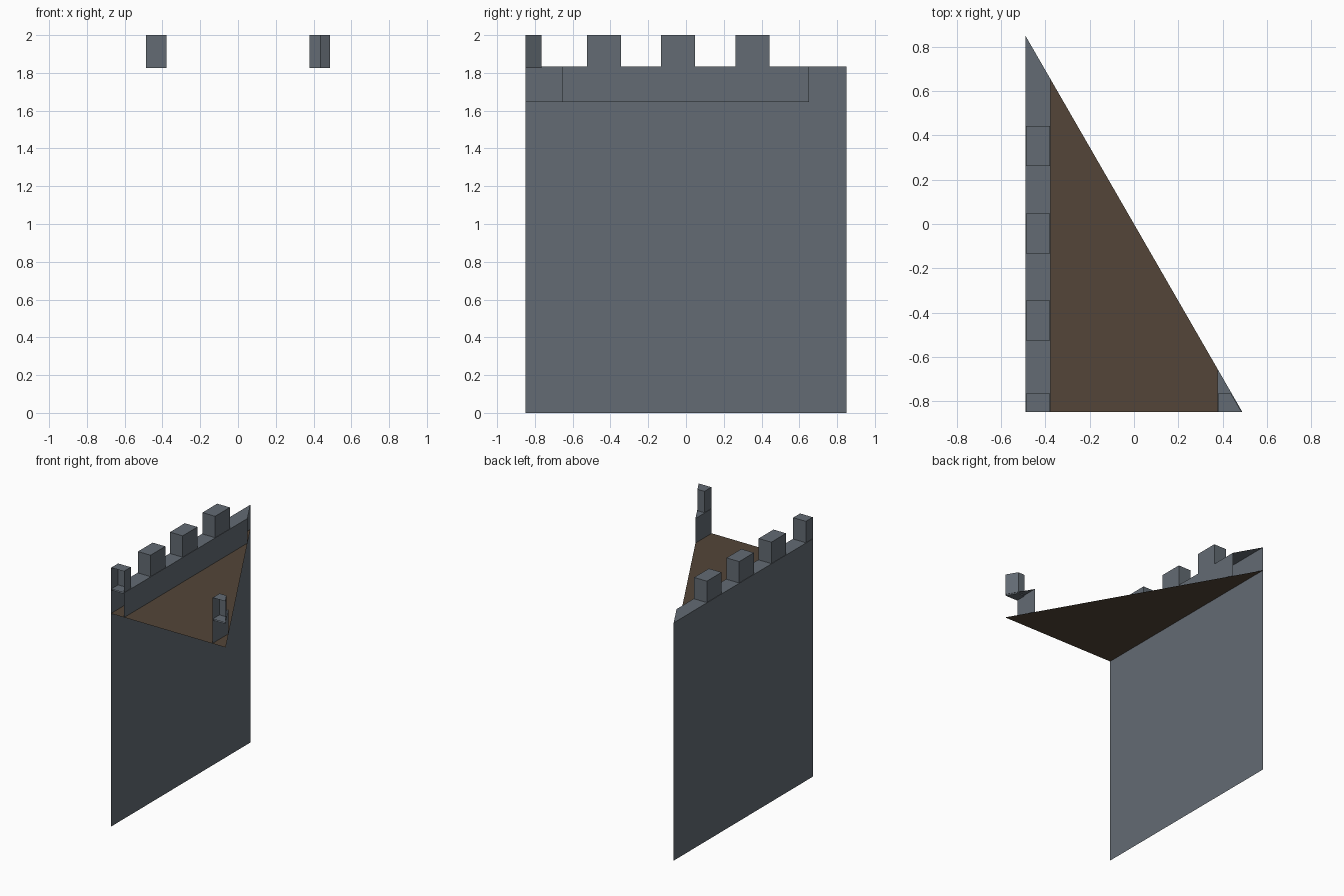
import bpy
import bmesh

if "Cube" in bpy.data.objects:
    bpy.data.objects.remove(bpy.data.objects["Cube"])

W, L = 0.49, 0.85             # half width and half length of the triangular tile
INNER = 0.376                 # inner edge of the parapets
FLOOR, WALK, TOP = 1.645, 1.835, 2.0


def material(name, rgb):
    m = bpy.data.materials.new(name)
    m.diffuse_color = (*rgb, 1)
    m.use_nodes = True
    m.node_tree.nodes["Principled BSDF"].inputs["Base Color"].default_value = m.diffuse_color
    return m


stone = material("grey stone", (0.125, 0.147, 0.172))
earth = material("brown floor", (0.087, 0.060, 0.040))


def diag_y(x):
    """y of the slanted open edge at a given x."""
    return -x * L / W


def make(name, faces, mat):
    """Object from a list of polygons, welded where they meet."""
    bm = bmesh.new()
    for f in faces:
        bm.faces.new([bm.verts.new(p) for p in f])
    bmesh.ops.remove_doubles(bm, verts=bm.verts, dist=1e-5)
    me = bpy.data.meshes.new(name)
    bm.to_mesh(me)
    bm.free()
    me.materials.append(mat)
    ob = bpy.data.objects.new(name, me)
    bpy.context.collection.objects.link(ob)
    return ob


def flat(outline, z):
    return [(x, y, z) for x, y in outline]


def upright(a, b, z0, z1):
    """Vertical quad from a to b; faces to the right of the direction a -> b."""
    return [(*a, z0), (*b, z0), (*b, z1), (*a, z1)]


def merlon(name, outline, open_front=False):
    """Battlement block; its first side (the front) may be left open."""
    n = len(outline)
    sides = [upright(outline[i], outline[(i + 1) % n], 1.826, TOP)
             for i in range(n) if not (open_front and i == 0)]
    make(name, sides + [flat(outline, TOP), flat(outline, 1.826)[::-1]], stone)


# floor slab: a single triangle
make("floor", [flat([(-W, -L), (W, -L), (-W, L)], FLOOR)], earth)

# outer wall with parapet walk and inner face, open at both ends
make("outer_wall", [
    upright((-W, L), (-W, -L), 0, WALK),
    flat([(-W, -L), (-INNER, -L), (-INNER, diag_y(-INNER)), (-W, L)], WALK),
    upright((-INNER, -L), (-INNER, diag_y(-INNER)), FLOOR, WALK),
], stone)

# small parapet piece in the right corner
make("corner_parapet", [
    flat([(INNER, -L), (W, -L), (INNER, diag_y(INNER))], WALK),
    upright((INNER, diag_y(INNER)), (INNER, -L), FLOOR, WALK),
], stone)

# merlons along the outer wall
x0, x1 = -0.487, -0.379
for i, y in enumerate((-0.435, -0.043, 0.352)):
    merlon(f"merlon_{i + 1}", [(x0, y - 0.09), (x1, y - 0.09),
                               (x1, y + 0.09), (x0, y + 0.09)])

# half merlons cut open at the front edge
yb = -0.766
merlon("front_merlon", [(x0, -L), (x1, -L), (x1, yb), (x0, yb)], True)
merlon("corner_merlon", [(-x1, -L), (-x0, -L), (0.438, yb), (-x1, yb)], True)
